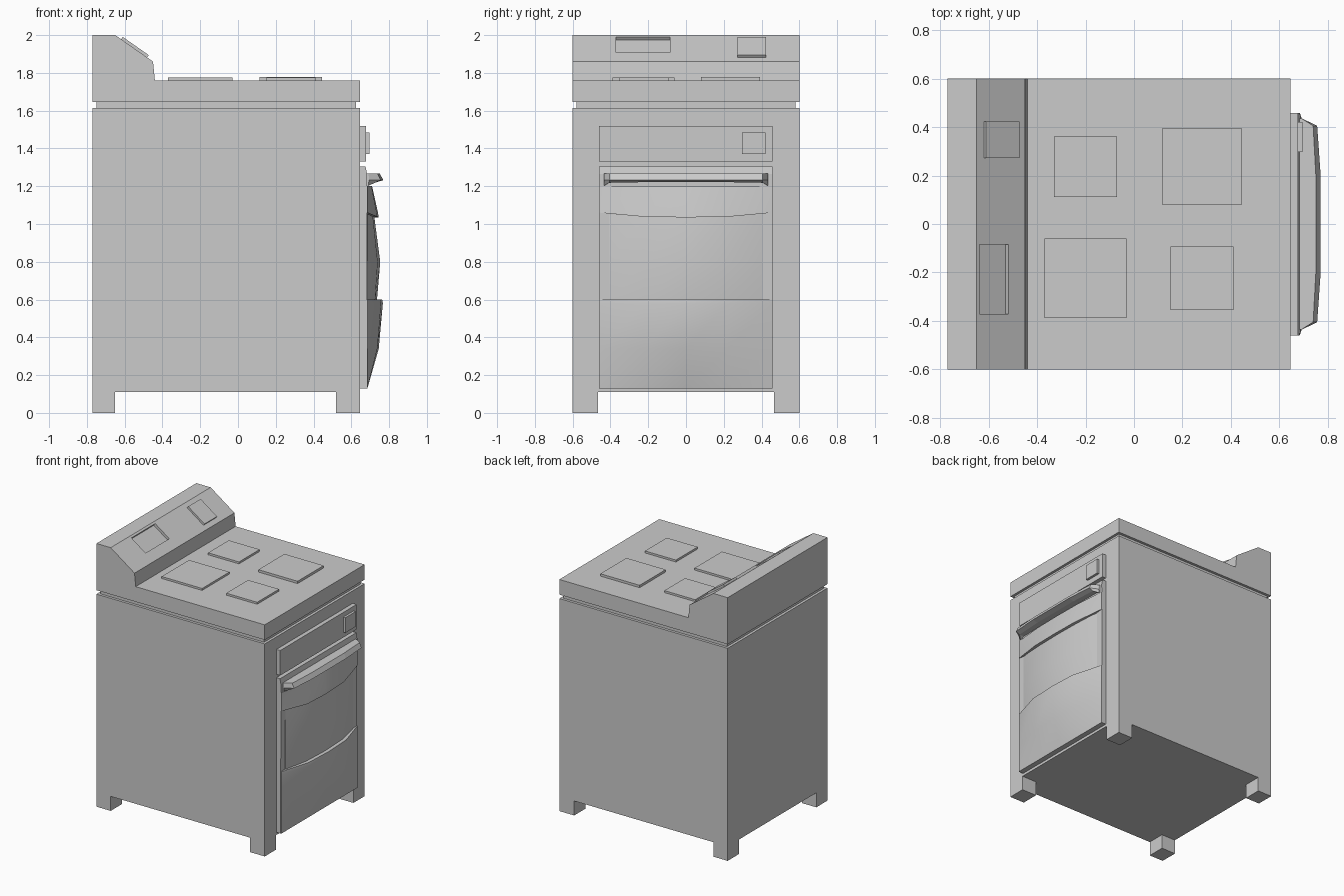
import bpy, bmesh, math
from mathutils import Matrix, Vector

if "Cube" in bpy.data.objects:
    bpy.data.objects.remove(bpy.data.objects["Cube"])


def finish(name, bm):
    bmesh.ops.recalc_face_normals(bm, faces=bm.faces)
    me = bpy.data.meshes.new(name)
    bm.to_mesh(me)
    bm.free()
    ob = bpy.data.objects.new(name, me)
    bpy.context.collection.objects.link(ob)
    return ob


def box(name, x, y, z):
    bm = bmesh.new()
    size = Matrix.Diagonal((x[1] - x[0], y[1] - y[0], z[1] - z[0], 1))
    mid = Matrix.Translation((sum(x) / 2, sum(y) / 2, sum(z) / 2))
    bmesh.ops.create_cube(bm, size=1, matrix=mid @ size)
    return finish(name, bm)


def extrude_profile(name, pts, y0, y1):
    """Extrude an x/z outline along y."""
    bm = bmesh.new()
    f = bm.faces.new([bm.verts.new((x, y0, z)) for x, z in pts])
    r = bmesh.ops.extrude_face_region(bm, geom=[f])
    vs = [g for g in r["geom"] if isinstance(g, bmesh.types.BMVert)]
    bmesh.ops.translate(bm, verts=vs, vec=(0, y1 - y0, 0))
    return finish(name, bm)


def bulge(name, rows, cols, edge=0.685, back=0.66, smooth=True):
    """Solid bulging toward +x. rows: (z, bulge, lift); cols: (y, factor)."""
    bm = bmesh.new()
    layers = []
    for flat in (False, True):
        layers.append([[bm.verts.new((back if flat else edge + b * f, y, z + lift * f))
                        for y, f in cols] for z, b, lift in rows])
    for g in layers:
        for r0, r1 in zip(g, g[1:]):
            for i in range(len(cols) - 1):
                bm.faces.new((r0[i], r0[i + 1], r1[i + 1], r1[i]))
    rims = [g[0] + [r[-1] for r in g[1:-1]] + g[-1][::-1] + [r[0] for r in g[-2:0:-1]]
            for g in layers]
    n = len(rims[0])
    for i in range(n):
        j = (i + 1) % n
        bm.faces.new((rims[0][i], rims[0][j], rims[1][j], rims[1][i]))
    ob = finish(name, bm)
    if smooth:
        bpy.context.view_layer.objects.active = ob
        ob.select_set(True)
        bpy.ops.object.shade_smooth_by_angle(angle=math.radians(25))
        ob.select_set(False)
    return ob


def slope_box(name, centre, length, width, depth):
    """Box lying on the sloped face of the back panel."""
    d = Vector((0.2, 0, -0.14)).normalized()
    n = Vector((0.14, 0, 0.2)).normalized()
    rot = Matrix((d, Vector((0, 1, 0)), n)).transposed().to_4x4()
    bm = bmesh.new()
    bmesh.ops.create_cube(bm, size=1, matrix=Matrix.Translation(centre) @ rot
                          @ Matrix.Diagonal((length, width, depth, 1)))
    return finish(name, bm)


# Cabinet and legs
box("cabinet", (-0.77, 0.645), (-0.6, 0.6), (0.11, 1.615))
for i, x in enumerate(((-0.77, -0.65), (0.52, 0.645))):
    for j, y in enumerate(((-0.6, -0.465), (0.465, 0.6))):
        box(f"leg_{i}{j}", x, y, (0, 0.11))
box("seam", (-0.75, 0.625), (-0.58, 0.58), (1.6, 1.66))

# Cooktop with sloped back panel
top = extrude_profile("cooktop", [(-0.77, 1.645), (0.645, 1.645), (0.645, 1.76), (-0.44, 1.76),
                                  (-0.45, 1.86), (-0.65, 2.0), (-0.77, 2.0)], -0.6, 0.6)

# Recessed display and raised button on the slope
cutter = slope_box("display_cutter", (-0.577, -0.228, 1.949), 0.145, 0.285, 0.04)
cutter.hide_render = True
cutter.hide_viewport = True
mod = top.modifiers.new("display_recess", "BOOLEAN")
mod.operation = "DIFFERENCE"
mod.solver = "EXACT"
mod.object = cutter
slope_box("panel_button", (-0.55, 0.348, 1.93), 0.168, 0.15, 0.03)

# Hot plates
for i, (x0, x1, y0, y1, h) in enumerate(((-0.33, -0.07, 0.112, 0.36, 1.775),
                                         (0.115, 0.445, 0.08, 0.393, 1.778),
                                         (-0.37, -0.03, -0.388, -0.06, 1.775),
                                         (0.15, 0.41, -0.355, -0.093, 1.775))):
    box(f"hot_plate_{i}", (x0, x1), (y0, y1), (1.75, h))

# Control strip and its button
box("control_strip", (0.64, 0.677), (-0.46, 0.457), (1.33, 1.52))
box("control_button", (0.67, 0.695), (0.297, 0.42), (1.37, 1.485))

# Oven door: slab, bulging upper and lower skins, glass, handle
extrude_profile("door_slab", [(0.64, 0.13), (0.68, 0.13), (0.683, 1.265), (0.675, 1.305),
                              (0.64, 1.305)], -0.46, 0.457)
skin = [(-0.457, 0), (-0.22, 0.88), (0, 1), (0.22, 0.88), (0.457, 0)]
bulge("door_lower_skin", [(0.13, 0, 0), (0.34, 0.06, 0), (0.58, 0.082, 0), (0.60, 0.078, 0)], skin)
bulge("door_upper_skin", [(1.06, 0.06, -0.025), (1.075, 0.055, -0.01), (1.2, 0.025, 0)], skin)
glass = [(-0.407, 0), (-0.22, 0.8), (0, 1), (0.22, 0.8), (0.405, 0)]
bulge("door_glass", [(0.59, 0.05, 0), (0.8, 0.068, 0), (1.05, 0.035, 0)], glass)
bulge("door_handle", [(1.2, 0.045, 0.022), (1.232, 0.085, 0), (1.267, 0.065, 0)],
      [(-0.435, 0.1), (-0.405, 0.83), (-0.2, 1), (0.2, 1), (0.405, 0.83), (0.435, 0.1)],
      smooth=False)
